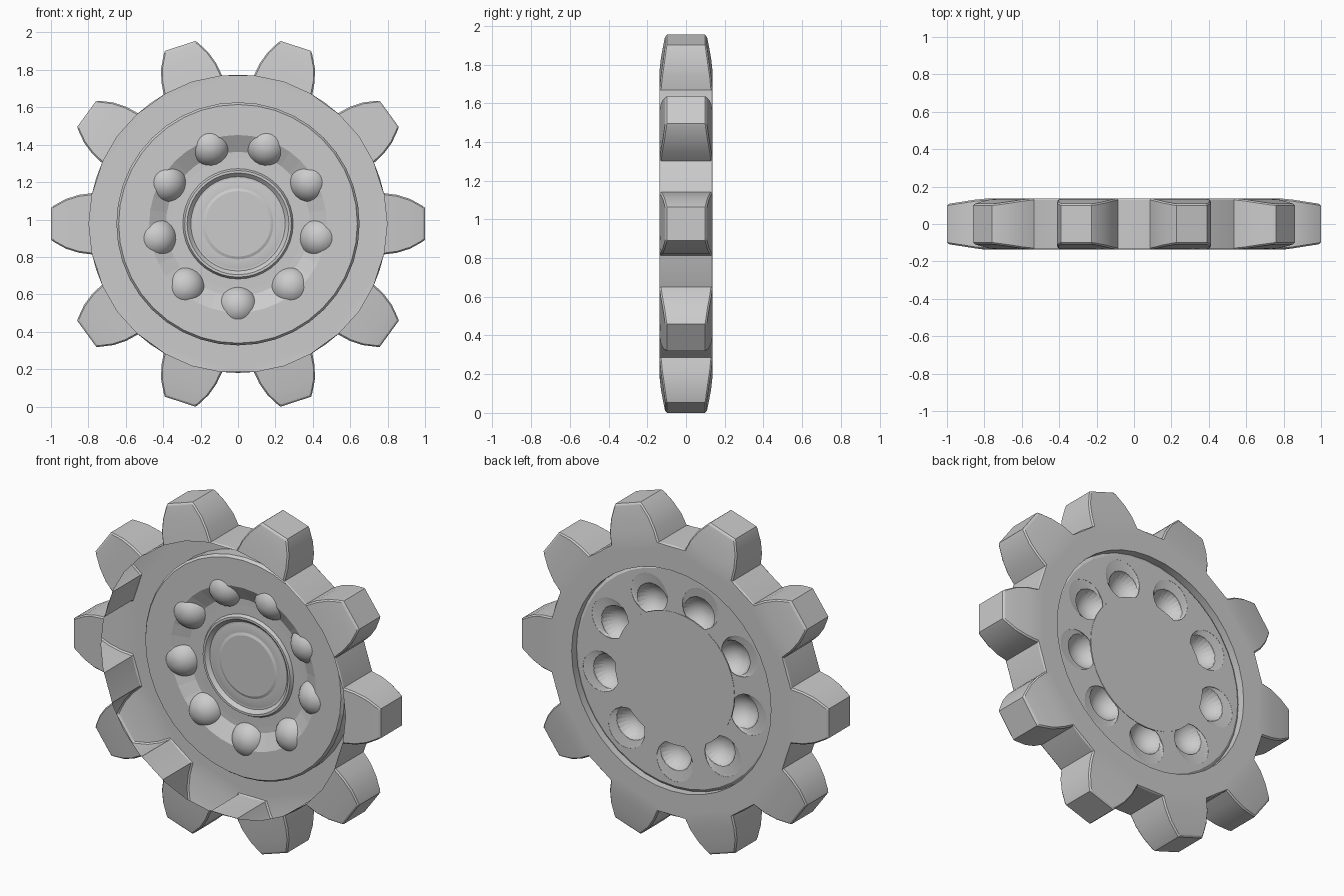
import bpy, bmesh
from math import sin, cos, pi, radians, sqrt

if "Cube" in bpy.data.objects:
    bpy.data.objects.remove(bpy.data.objects["Cube"])

ZC = 0.977      # wheel axis height
TEETH, POCKETS, SEG = 10, 9, 40


def polar(r, t, y, a):
    """Point at radius r, tangential offset t, depth y, around the wheel axis."""
    return (r * cos(a) - t * sin(a), y, ZC + r * sin(a) + t * cos(a))


def finish(bm, name, angle=30):
    bmesh.ops.remove_doubles(bm, verts=bm.verts, dist=1e-5)
    bmesh.ops.recalc_face_normals(bm, faces=bm.faces)
    me = bpy.data.meshes.new(name)
    bm.to_mesh(me)
    bm.free()
    ob = bpy.data.objects.new(name, me)
    bpy.context.collection.objects.link(ob)
    if angle:
        bpy.ops.object.select_all(action='DESELECT')
        ob.select_set(True)
        bpy.context.view_layer.objects.active = ob
        bpy.ops.object.shade_smooth_by_angle(angle=radians(angle))
    return ob


def face(bm, pts):
    bm.faces.new([bm.verts.new(p) for p in pts])


def lathe(name, profile, angle=0):
    bm = bmesh.new()
    for i in range(SEG):
        a, b = 2 * pi * i / SEG, 2 * pi * (i + 1) / SEG
        for (r0, y0), (r1, y1) in zip(profile, profile[1:]):
            pts = [polar(r0, 0, y0, a), polar(r1, 0, y1, a)]
            if r1 > 0:
                pts.append(polar(r1, 0, y1, b))
            if r0 > 0:
                pts.append(polar(r0, 0, y0, b))
            face(bm, pts)
    return finish(bm, name, angle)


# Toothed rim: hollow shell, open at the front inside the tooth roots
STATIONS = [(0.78, 0.164, 0.137), (0.85, 0.155, 0.130), (0.92, 0.133, 0.119),
            (0.985, 0.097, 0.109), (1.0, 0.086, 0.106)]   # radius, half width, half depth
BEV = 0.008
VALLEY = 0.797
RIM_IN = 0.65
bm = bmesh.new()
for i in range(TEETH):
    a = 2 * pi * i / TEETH
    half = pi / TEETH

    def inset(k, s, side):
        r, t, y = STATIONS[k]
        return polar(r - (BEV if k == 4 else 0), side * (t - BEV), s * y, a)

    def edge(k, s, side):
        r, t, y = STATIONS[k]
        return polar(r, side * t, s * (y - BEV), a)

    for k in range(4):
        for s in (-1, 1):
            front = [inset(k, s, -1), inset(k, s, 1), inset(k + 1, s, 1), inset(k + 1, s, -1)]
            if k == 0:
                front.insert(1, polar(0.797 if s < 0 else 0.78, 0, s * 0.137, a))
            face(bm, front)
            for side in (-1, 1):
                face(bm, [inset(k, s, side), inset(k + 1, s, side),
                          edge(k + 1, s, side), edge(k, s, side)])
        for side in (-1, 1):
            face(bm, [edge(k, -1, side), edge(k + 1, -1, side),
                      edge(k + 1, 1, side), edge(k, 1, side)])
    # tooth tip with bevels
    face(bm, [edge(4, -1, -1), edge(4, -1, 1), edge(4, 1, 1), edge(4, 1, -1)])
    for s in (-1, 1):
        face(bm, [inset(4, s, -1), inset(4, s, 1), edge(4, s, 1), edge(4, s, -1)])
    # valley floor halves on each side of the tooth
    for side in (-1, 1):
        b = a + side * half
        mid = [polar(VALLEY, 0, s * (0.137 - BEV), b) for s in (-1, 1)]
        lip = [polar(VALLEY - BEV, 0, s * 0.137, b) for s in (-1, 1)]
        face(bm, [edge(0, -1, side), mid[0], mid[1], edge(0, 1, side)])
        for j, s in enumerate((-1, 1)):
            face(bm, [edge(0, s, side), mid[j], lip[j], inset(0, s, side)])
    # back wall sector
    inner = [polar(RIM_IN, 0, 0.137, a + half * f / 2) for f in range(-2, 3)]
    face(bm, inner + [polar(VALLEY - BEV, 0, 0.137, a + half), inset(0, 1, 1),
                      polar(0.78, 0, 0.137, a), inset(0, 1, -1),
                      polar(VALLEY - BEV, 0, 0.137, a - half)])
finish(bm, "toothed_rim", 20)

# Lip joining the rim to the web plate
lathe("rim_lip", [(.65, .137), (.65, .08)], 30)

# Lathed web plate with conical groove at the front and chamfered edges
PLATE_BACK = 0.104
web = lathe("web_plate", [(0, .099), (.385, .097), (.475, .048), (.638, .048), (.65, .065),
                          (.65, .092), (.632, PLATE_BACK), (0, PLATE_BACK)])

# Hub: ring, narrow groove and centre cap at the front, flush disc at the back
lathe("hub", [(0, .090), (.175, .090), (.19, .096), (.235, .096), (.25, .1), (.272, .078),
              (.285, .078), (.295, .096), (.39, .098), (.39, .106), (0, .106)], 20)


# Rounded pockets: domes bulging to the front, open at the back
def pockets(name, grow, y_back, capped):
    bm = bmesh.new()
    n = 24
    R0 = 0.108 + grow
    for i in range(POCKETS):
        a = -pi / 2 + 2 * pi * i / POCKETS
        rings = []
        for k in range(1, 9):
            d = R0 * (1 - cos(pi * k / 16)) * 0.65      # depth from the dome tip
            rings.append((0.442, sqrt(R0 * R0 - (R0 - d) ** 2), 0.024 + d))
        rings.append((0.488, 0.118 + grow, PLATE_BACK - 0.001))
        if capped:
            rings.append((0.488, 0.118 + grow, y_back))
        loops = [[bm.verts.new(polar(c + R * cos(2 * pi * j / n), R * sin(2 * pi * j / n), y, a))
                  for j in range(n)] for c, R, y in rings]
        bm.faces.new(loops[0])
        for p, q in zip(loops, loops[1:]):
            for j in range(n):
                bm.faces.new([p[j], p[(j + 1) % n], q[(j + 1) % n], q[j]])
        if capped:
            bm.faces.new(loops[-1])
    return finish(bm, name, 0 if capped else 40)


pockets("pocket_domes", 0.002, 0, False)
cutter = pockets("pocket_cutter", 0.0, 0.14, True)
cutter.hide_render = True
cutter.hide_viewport = True
mod = web.modifiers.new("pocket_holes", 'BOOLEAN')
mod.operation = 'DIFFERENCE'
mod.solver = 'EXACT'
mod.object = cutter
